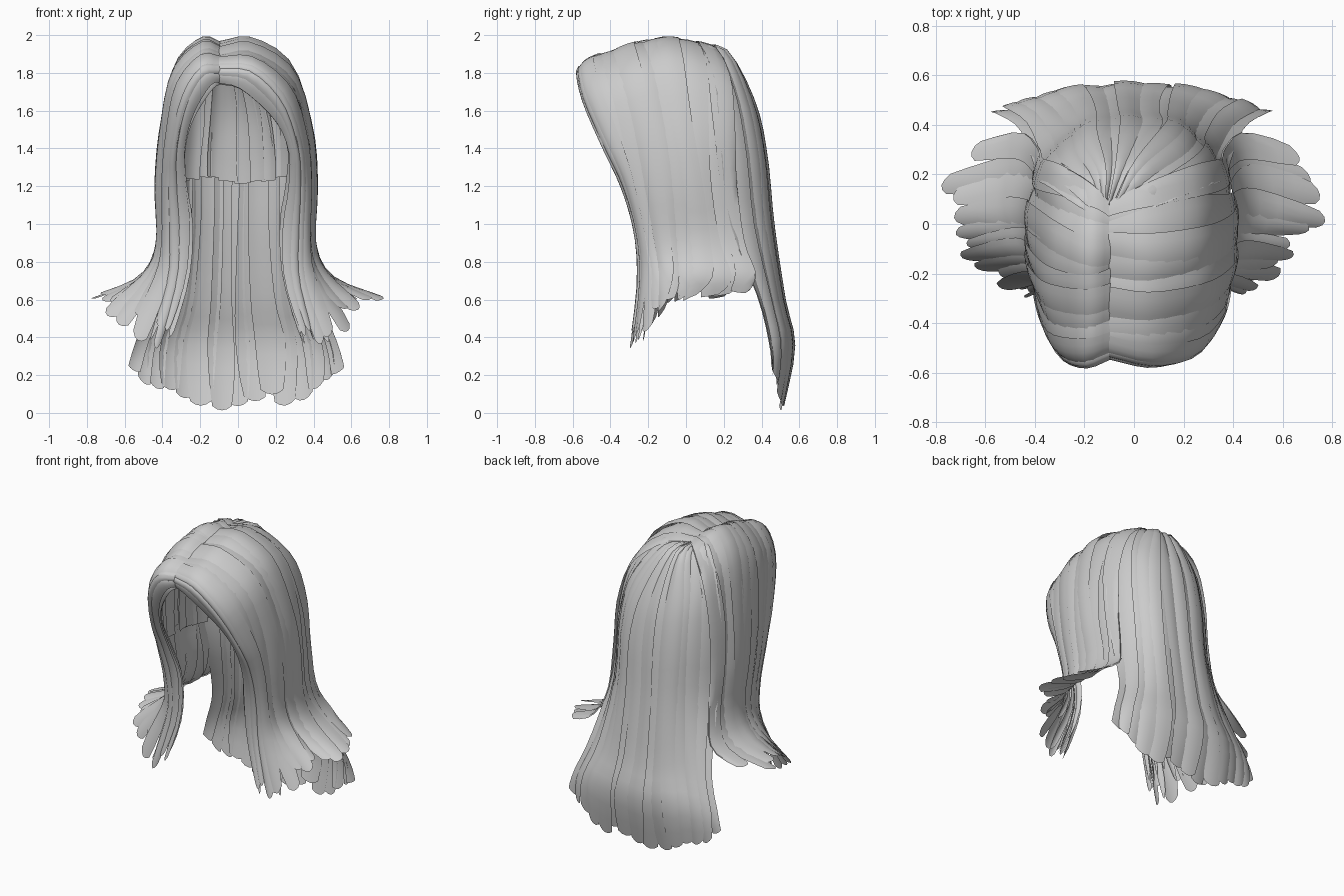
import bpy
import math
import random
from mathutils import Vector

random.seed(4)
cube = bpy.data.objects.get("Cube")
if cube:
    bpy.data.objects.remove(cube, do_unlink=True)

hair = bpy.data.materials.new("hair grey")
hair.use_nodes = True
GREY = (0.6, 0.6, 0.6, 1)
hair.diffuse_color = GREY
hair.node_tree.nodes["Principled BSDF"].inputs["Base Color"].default_value = GREY

# Guide strands, root to tip, for one side of the head (front to back)
face_edge = [(0, -.5, 1.74), (.08, -.53, 1.71), (.21, -.48, 1.56), (.27, -.41, 1.4),
             (.26, -.32, 1.2), (.23, -.26, 1), (.25, -.24, .7), (.36, -.28, .33)]
temple = [(0, -.53, 1.83), (.14, -.565, 1.82), (.27, -.53, 1.66), (.34, -.42, 1.4),
          (.35, -.33, 1.2), (.34, -.26, .95), (.35, -.24, .7), (.46, -.28, .34)]
over_ear = [(0, -.35, 1.9), (.13, -.37, 1.915), (.31, -.33, 1.77), (.38, -.26, 1.5),
            (.405, -.2, 1.2), (.4, -.15, .9), (.46, -.13, .72), (.66, -.15, .48)]
side = [(0, -.1, 1.95), (.13, -.11, 1.975), (.3, -.07, 1.84), (.395, -.02, 1.5),
        (.42, .02, 1.2), (.41, .05, .9), (.51, .06, .71), (.79, .02, .59)]
behind_ear = [(0, .09, 1.94), (.12, .17, 1.92), (.27, .24, 1.76), (.345, .26, 1.5),
              (.36, .27, 1.2), (.375, .31, .9), (.46, .37, .72), (.72, .3, .6)]

# Guide strands for the back (centre to side)
nape = [(0, .08, 1.94), (0, .22, 1.9), (0, .36, 1.63), (0, .42, 1.35),
        (0, .455, 1), (0, .515, .6), (0, .565, .35), (0, .5, .01)]
back_mid = [(.03, .06, 1.94), (.09, .2, 1.91), (.19, .31, 1.66), (.22, .37, 1.38),
            (.22, .41, 1), (.26, .48, .6), (.33, .53, .35), (.34, .49, .03)]
back_edge = [(.04, .02, 1.94), (.18, .08, 1.93), (.32, .15, 1.74), (.385, .18, 1.4),
             (.39, .23, 1), (.45, .38, .6), (.54, .44, .35), (.58, .45, .21)]


def guide(points, s):
    """Mirror a guide and pull its root to the off-centre parting."""
    shift = (-.1, -.06, -.025)
    return [Vector((s * x + (shift[i] if i < len(shift) else -.01), y, z))
            for i, (x, y, z) in enumerate(points)]


def spline(points, t):
    """Smooth curve through the points, t from 0 to 1."""
    last = len(points) - 1
    t = min(max(t, 0), 1) * last
    i = min(int(t), last - 1)
    f = t - i
    p, q = points[i], points[i + 1]
    before = points[i - 1] if i else 2 * p - q
    after = points[i + 2] if i + 2 <= last else 2 * q - p
    return (p + (q - before) * f / 2
            + (2 * before - 5 * p + 4 * q - after) * f * f / 2
            + (3 * p - before - 3 * q + after) * f ** 3 / 2)


def sheet_point(guides, a, b):
    return spline([spline(g, b) for g in guides], a)


def sheet_normal(guides, a, b, sign):
    e = .02
    da = sheet_point(guides, min(a + e, 1), b) - sheet_point(guides, max(a - e, 0), b)
    db = sheet_point(guides, a, min(b + e, 1)) - sheet_point(guides, a, max(b - e, 0))
    return da.cross(db).normalized() * sign


def lock(verts, faces, guides, sign, centre, width, lift, end, taper, rows=22, cols=4):
    """Add one ribbon of hair lying on the guide sheet."""
    base = len(verts)
    sway = random.uniform(-.2, .2) * width
    tilt = random.choice((-.007, .007))
    phase = random.uniform(0, math.tau)
    for i in range(rows + 1):
        k = i / rows
        b = k * end
        pinch = 1 - taper * max(0, (k - .85) / .15) ** 2
        mid = centre + sway * math.sin(phase + k * 8)
        for j in range(cols + 1):
            c = j / cols * 2 - 1
            a = min(max(mid + c * width * pinch / 2, 0), 1)
            # rounded tip, gentle bulge, one edge raised over its neighbour
            tip = b - .03 * c * c * taper * (k > .97)
            out = lift + .006 * (1 - c * c) + tilt * c
            verts.append(sheet_point(guides, a, tip)
                         + sheet_normal(guides, a, tip, sign) * out)
    n = cols + 1
    for i in range(rows):
        for j in range(cols):
            p = base + i * n + j
            f = (p, p + 1, p + n + 1, p + n)
            faces.append(f if sign > 0 else f[::-1])


def make_hair(name, guides, sign, count, lifts, ends, taper, overlap=1.6, span=(0, 1)):
    """Build a row of overlapping locks as one object."""
    verts, faces = [], []
    step = (span[1] - span[0]) / count
    for i in range(count):
        centre = span[0] + (i + .5) * step
        lock(verts, faces, guides, sign, centre, step * overlap * random.uniform(.9, 1.2),
             lifts[i % len(lifts)], random.uniform(*ends), taper)
    mesh = bpy.data.meshes.new(name)
    mesh.from_pydata(verts, [], faces)
    mesh.materials.append(hair)
    obj = bpy.data.objects.new(name, mesh)
    bpy.context.collection.objects.link(obj)
    for other in bpy.context.selected_objects:
        other.select_set(False)
    obj.select_set(True)
    bpy.context.view_layer.objects.active = obj
    bpy.ops.object.shade_smooth_by_angle(angle=math.radians(50))


# Long back hair with the short under layer at the scalp
back = [guide(g, s) for g, s in ((back_edge, -1), (back_mid, -1), (nape, 1),
                                 (back_mid, 1), (back_edge, 1))]
make_hair("back_hair", back, 1, 15, (-.004, .006, 0), (.96, 1), .3)
make_hair("back_under_layer", back, 1, 12, (-.04, -.034), (.475, .49), 0, 1.3)

# Swept side hair flicked out at the tips, its under layer and the face framing locks
for label, s in (("left", 1), ("right", -1)):
    guides = [guide(g, s) for g in (face_edge, temple, over_ear, side, behind_ear)]
    make_hair(label + "_side_hair", guides, -s, 14, (0, .008, .003), (.95, 1), .4, 1.7)
    make_hair(label + "_under_layer", guides, -s, 6, (-.04, -.034), (.55, .58), 0, 1.3, (.5, 1))
    make_hair(label + "_face_locks", guides, -s, 7, (-.015, -.035), (.9, 1), .6, 1.3, (0, .4))
